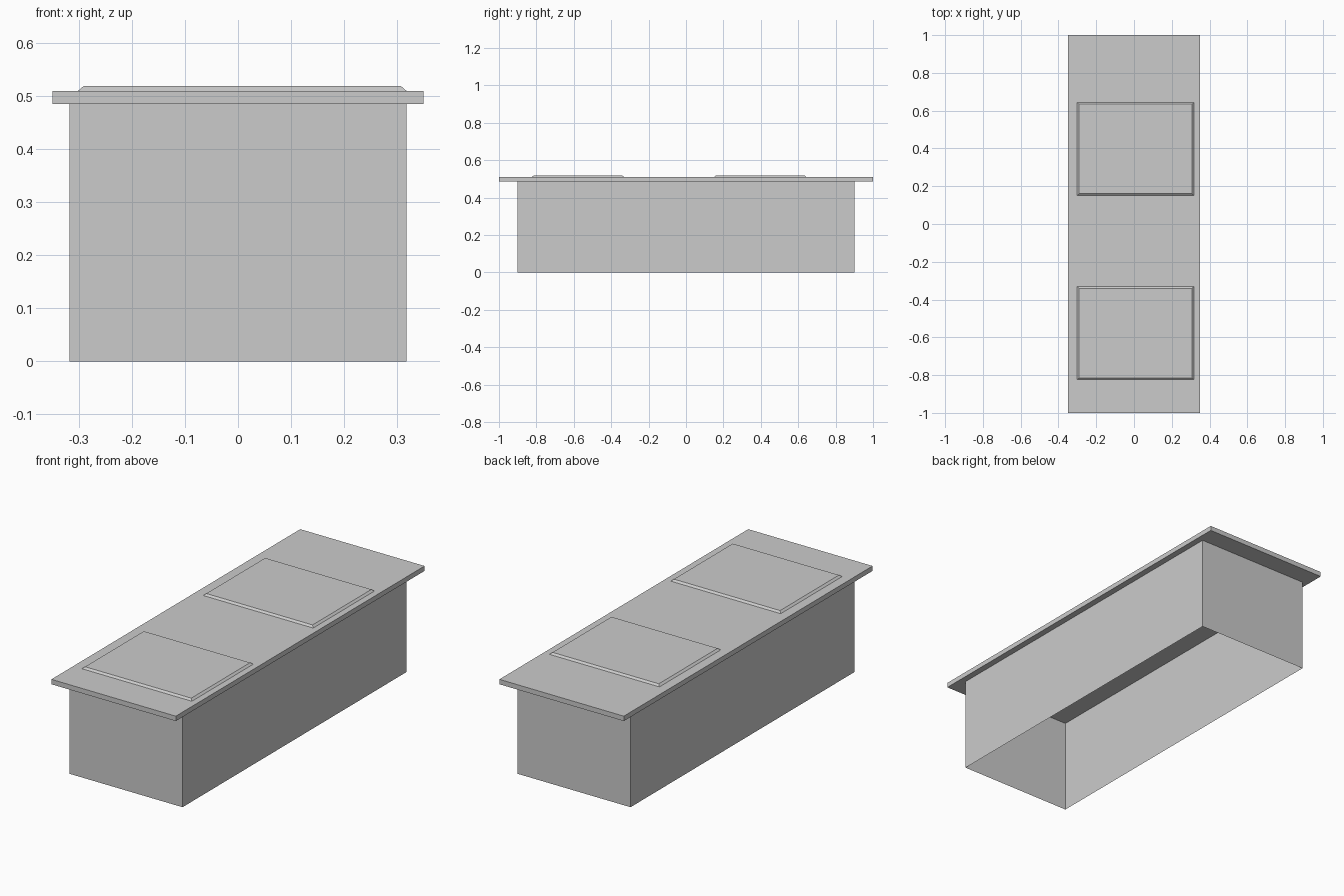
import bpy, bmesh

if "Cube" in bpy.data.objects:
    bpy.data.objects.remove(bpy.data.objects["Cube"])

def frustum(name, x, y, z, inset=0.0, open_bottom=False):
    """Box between x, y and z ranges whose top may be inset to give sloped sides."""
    bm = bmesh.new()
    def ring(h, d):
        return [bm.verts.new(p) for p in ((x[0]+d, y[0]+d, h), (x[1]-d, y[0]+d, h),
                                          (x[1]-d, y[1]-d, h), (x[0]+d, y[1]-d, h))]
    low, top = ring(z[0], 0), ring(z[1], inset)
    for i in range(4):
        j = (i + 1) % 4
        bm.faces.new((low[i], low[j], top[j], top[i]))
    if not open_bottom:
        bm.faces.new(top)
        bm.faces.new(low[::-1])
    mesh = bpy.data.meshes.new(name)
    bm.to_mesh(mesh)
    bm.free()
    ob = bpy.data.objects.new(name, mesh)
    bpy.context.collection.objects.link(ob)
    return ob

# Hollow base: four thin walls, open underneath
frustum("base_walls", (-0.318, 0.318), (-0.9, 0.9), (0, 0.485), open_bottom=True)

# Overhanging top slab
frustum("top_slab", (-0.35, 0.35), (-1, 1), (0.485, 0.51))

# Two raised panels with bevelled rims
for name, y0 in (("front_panel", -0.825), ("back_panel", 0.15)):
    frustum(name, (-0.302, 0.318), (y0, y0 + 0.495), (0.5095, 0.519), inset=0.011)
